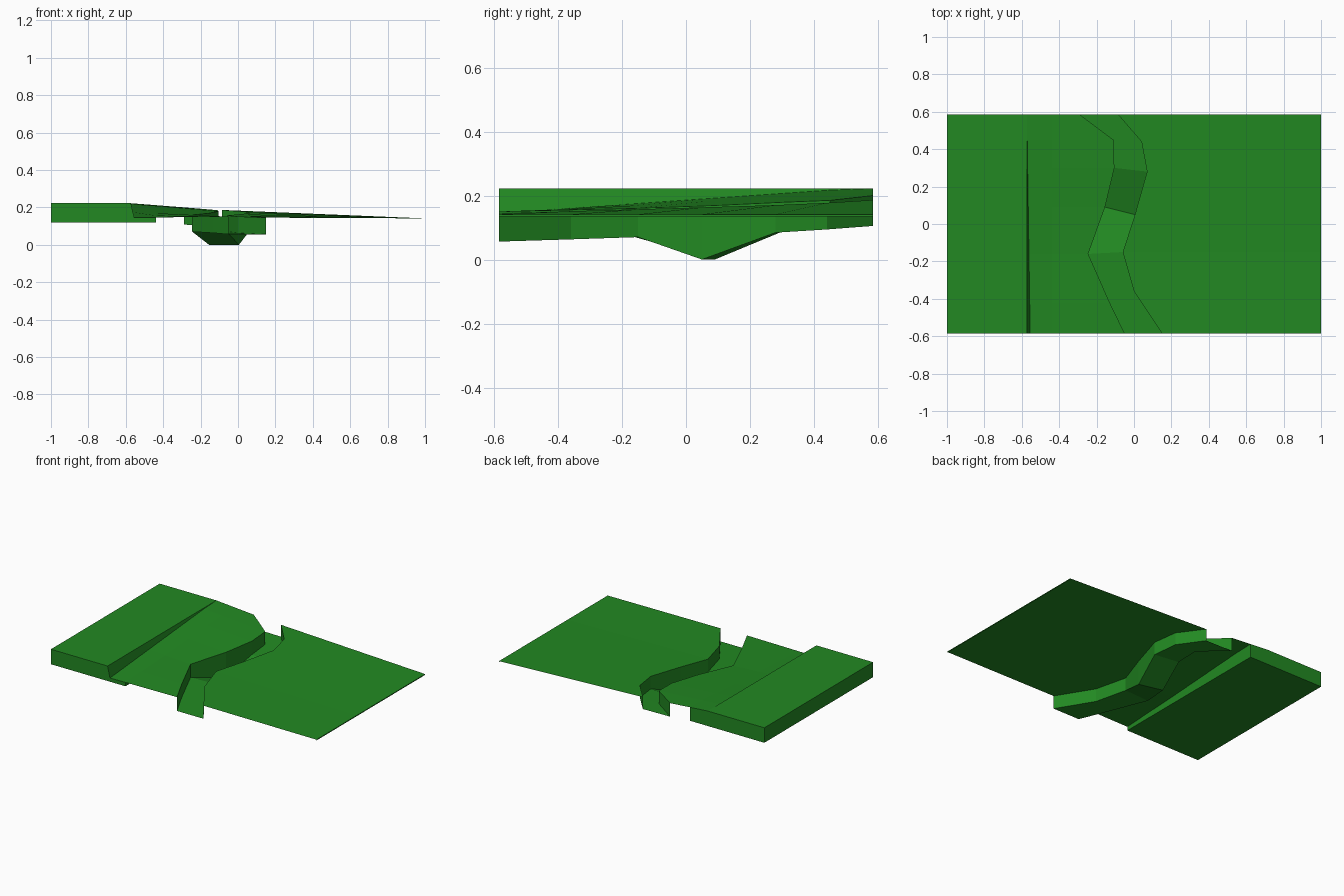
import bpy
import bmesh

cube = bpy.data.objects.get("Cube")
if cube:
    bpy.data.objects.remove(cube)

grass = bpy.data.materials.new("grass_green")
grass.use_nodes = True
colour = (0.016, 0.25, 0.016, 1)
grass.diffuse_color = colour
grass.node_tree.nodes["Principled BSDF"].inputs["Base Color"].default_value = colour


def loft(name, sections, closed=False):
    """Join matching point rows with flat quads; closed rows also get end caps."""
    bm = bmesh.new()
    rows = [[bm.verts.new(p) for p in section] for section in sections]
    for a, b in zip(rows, rows[1:]):
        for i in range(len(a) if closed else len(a) - 1):
            j = (i + 1) % len(a)
            bm.faces.new((a[i], a[j], b[j], b[i]))
    if closed:
        bm.faces.new(rows[0])
        bm.faces.new(rows[-1])
    bmesh.ops.recalc_face_normals(bm, faces=bm.faces)
    if not closed and sum(f.normal.z for f in bm.faces) < 0:
        bmesh.ops.reverse_faces(bm, faces=bm.faces)
    mesh = bpy.data.meshes.new(name)
    bm.to_mesh(mesh)
    bm.free()
    mesh.materials.append(grass)
    obj = bpy.data.objects.new(name, mesh)
    bpy.context.collection.objects.link(obj)
    return obj


# Bank lines from back to front: x, y, rim height, bed height
right_bank = [(-0.29, 0.585, 0.2, 0.108), (-0.11, 0.45, 0.185, 0.098),
              (-0.105, 0.3, 0.179, 0.087), (-0.155, 0.09, 0.169, 0.0),
              (-0.245, -0.16, 0.16, 0.07), (-0.13, -0.42, 0.154, 0.063),
              (-0.05, -0.585, 0.15, 0.056)]
left_bank = [(-0.085, 0.585, 0.186, 0.105), (0.04, 0.44, 0.177, 0.094),
             (0.07, 0.28, 0.17, 0.084), (0.005, 0.05, 0.163, 0.0),
             (-0.06, -0.15, 0.157, 0.07), (0.0, -0.36, 0.151, 0.063),
             (0.15, -0.585, 0.145, 0.056)]

TOP, BOTTOM, CUT = 0.222, 0.12, -0.438


# Plateau block with its tapering step, and the thin slope beyond it
block, slope = [], []
for x, y, rim, bed in right_bank:
    t = min(1, (y + 0.585) / 1.11)
    toe = (-0.555 - 0.017 * t, y, 0.145 + (TOP - 0.145) * t)
    f = (CUT - toe[0]) / (x - toe[0])
    edge = (CUT, y, toe[2] + (rim - toe[2]) * f)
    block.append([(-1, y, BOTTOM), (-1, y, TOP), (-0.573, y, TOP),
                  toe, edge, (CUT, y, BOTTOM)])
    slope.append([edge, (x, y, rim)])
loft("plateau_block", block, closed=True)
loft("right_slope", slope)

# Stream channel: two upright banks and the bed between them
loft("stream_channel", [
    [(a[0], a[1], a[2]), (a[0], a[1], a[3]), (b[0], b[1], b[3]), (b[0], b[1], b[2])]
    for a, b in zip(right_bank, left_bank)])

# Broad thin slope on the other side, with a slim lip at its outer edge
loft("left_slope", [
    [(x, y, rim), (1, y, 0.141), (1, y, 0.135)] for x, y, rim, bed in left_bank])
